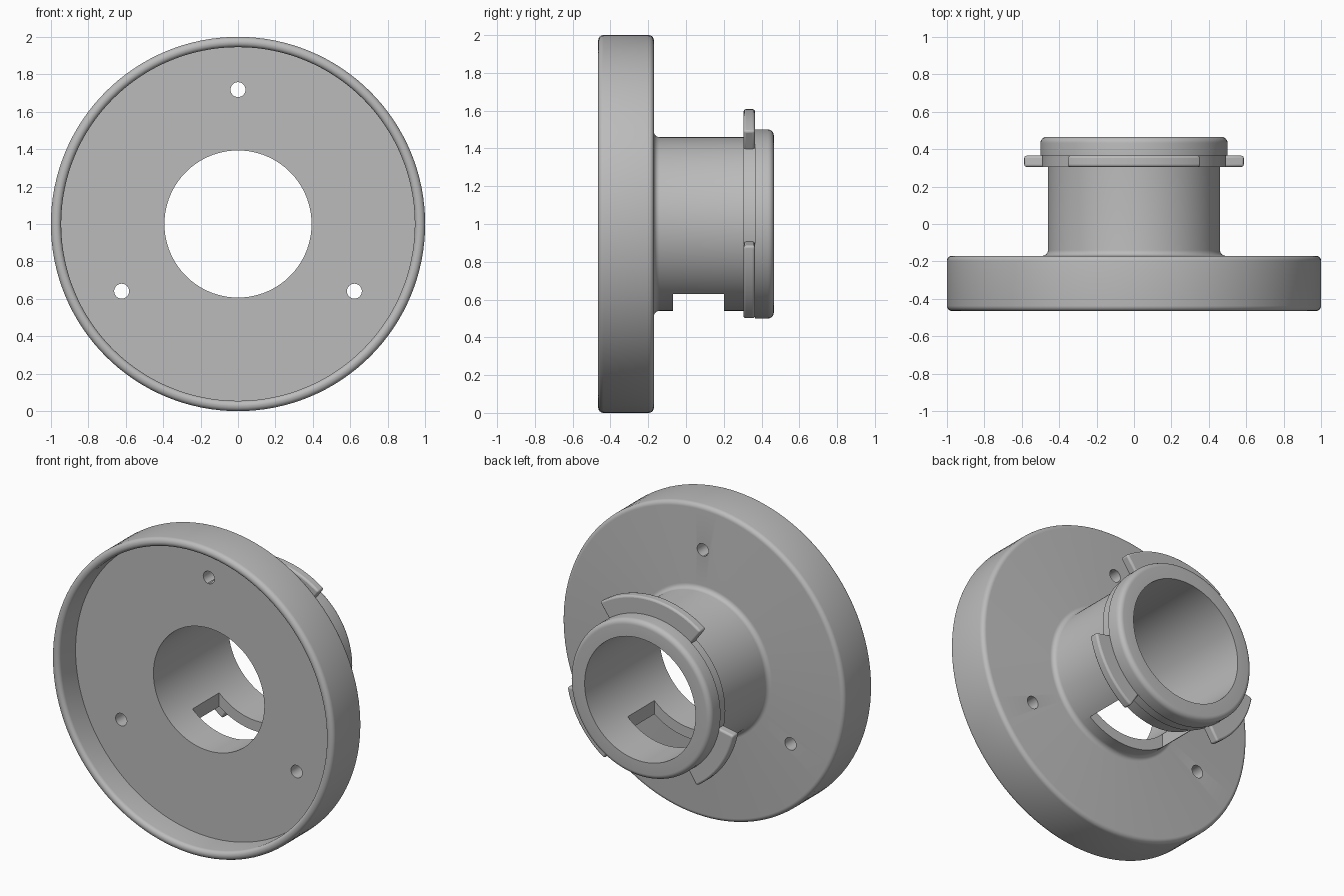
import bpy, bmesh
from math import sin, cos, pi, radians
from mathutils import Matrix, Vector

cube = bpy.data.objects.get("Cube")
if cube:
    bpy.data.objects.remove(cube, do_unlink=True)

CENTRE = 1.0      # height of the main axis, which runs along y
BORE = 0.393
SEGMENTS = 128

grey = bpy.data.materials.new("plain grey")
grey.use_nodes = True
grey.diffuse_color = (0.5, 0.5, 0.5, 1)
grey.node_tree.nodes["Principled BSDF"].inputs["Base Color"].default_value = (0.5, 0.5, 0.5, 1)


def make_object(name, bm):
    bmesh.ops.recalc_face_normals(bm, faces=bm.faces)
    mesh = bpy.data.meshes.new(name)
    bm.to_mesh(mesh)
    bm.free()
    mesh.materials.append(grey)
    ob = bpy.data.objects.new(name, mesh)
    bpy.context.collection.objects.link(ob)
    return ob


def smooth(ob):
    bpy.ops.object.select_all(action='DESELECT')
    ob.select_set(True)
    bpy.context.view_layer.objects.active = ob
    bpy.ops.object.shade_smooth_by_angle(angle=radians(32))


def polar(r, y, angle):
    return Vector((r * cos(angle), y, CENTRE + r * sin(angle)))


def arc(r, y, radius, start, end, steps=6):
    """Rounded profile corner about the point (r, y), angles in degrees."""
    angles = [radians(start + (end - start) * i / steps) for i in range(steps + 1)]
    return [(r + radius * cos(a), y + radius * sin(a)) for a in angles]


def lathe(name, profile):
    bm = bmesh.new()
    rings = [[bm.verts.new(polar(r, y, 2 * pi * i / SEGMENTS)) for r, y in profile]
             for i in range(SEGMENTS)]
    n = len(profile)
    for i, ring in enumerate(rings):
        after = rings[(i + 1) % SEGMENTS]
        for j in range(n):
            k = (j + 1) % n
            bm.faces.new((ring[j], ring[k], after[k], after[j]))
    return make_object(name, bm)


def lug(name, start, end, steps=24):
    """Bayonet lug: a curved block between two angles in degrees."""
    bm = bmesh.new()
    section = [(0.45, 0.305), (0.6, 0.305), (0.6, 0.365), (0.45, 0.365)]
    rows = [[bm.verts.new(polar(r, y, radians(start + (end - start) * i / steps)))
             for r, y in section] for i in range(steps + 1)]
    for a, b in zip(rows, rows[1:]):
        for j in range(4):
            k = (j + 1) % 4
            bm.faces.new((a[j], a[k], b[k], b[j]))
    bm.faces.new(rows[0])
    bm.faces.new(rows[-1])
    ob = make_object(name, bm)
    bevel = ob.modifiers.new("rounded edges", 'BEVEL')
    bevel.width = 0.012
    bevel.segments = 3
    bevel.limit_method = 'ANGLE'
    smooth(ob)
    return ob


# Cup flange, neck, ring and rounded collar as one turned body
profile = [(BORE, -0.295), (0.945, -0.295)]
profile += arc(0.970, -0.440, 0.025, 180, 270)
profile += arc(0.972, -0.437, 0.028, 270, 360)
profile += arc(0.972, -0.198, 0.028, 0, 90)
profile += arc(0.490, -0.140, 0.030, 270, 180)
profile += [(0.46, 0.305), (0.492, 0.305), (0.492, 0.365), (0.5, 0.365)]
profile += arc(0.468, 0.433, 0.032, 0, 90)
profile += [(BORE, 0.465)]
body = lathe("flange_and_neck", profile)

# Three screw holes through the flange, and a window under the neck
cutters = []
for angle in (90, 210, 330):
    bm = bmesh.new()
    place = Matrix.Translation(polar(0.718, -0.23, radians(angle))) @ Matrix.Rotation(pi / 2, 4, 'X')
    bmesh.ops.create_cone(bm, cap_ends=True, segments=32, radius1=0.04, radius2=0.04,
                          depth=0.4, matrix=place)
    cutters.append(make_object("screw_hole_cutter", bm))
bm = bmesh.new()
bmesh.ops.create_cube(bm, size=1, matrix=Matrix.Translation((0, 0.065, 0.6))
                      @ Matrix.Diagonal((0.546, 0.27, 0.5, 1)))
cutters.append(make_object("window_cutter", bm))

for cutter in cutters:
    cutter.hide_render = True
    cut = body.modifiers.new("cut", 'BOOLEAN')
    cut.operation = 'DIFFERENCE'
    cut.solver = 'EXACT'
    cut.object = cutter
bpy.context.view_layer.update()
result = bpy.data.meshes.new_from_object(body.evaluated_get(bpy.context.evaluated_depsgraph_get()))
body.modifiers.clear()
body.data = result
for cutter in cutters:
    bpy.data.objects.remove(cutter, do_unlink=True)
smooth(body)

# Locking lugs: a long one on top and a shorter one on each side
lug("top_lug", 54, 126)
lug("left_lug", -57, -11)
lug("right_lug", 191, 237)
# The top lug stands slightly prouder than the side ones
top = bpy.data.objects["top_lug"]
for v in top.data.vertices:
    offset = Vector((v.co.x, 0, v.co.z - CENTRE))
    if offset.length > 0.55:
        v.co += offset.normalized() * 0.008
